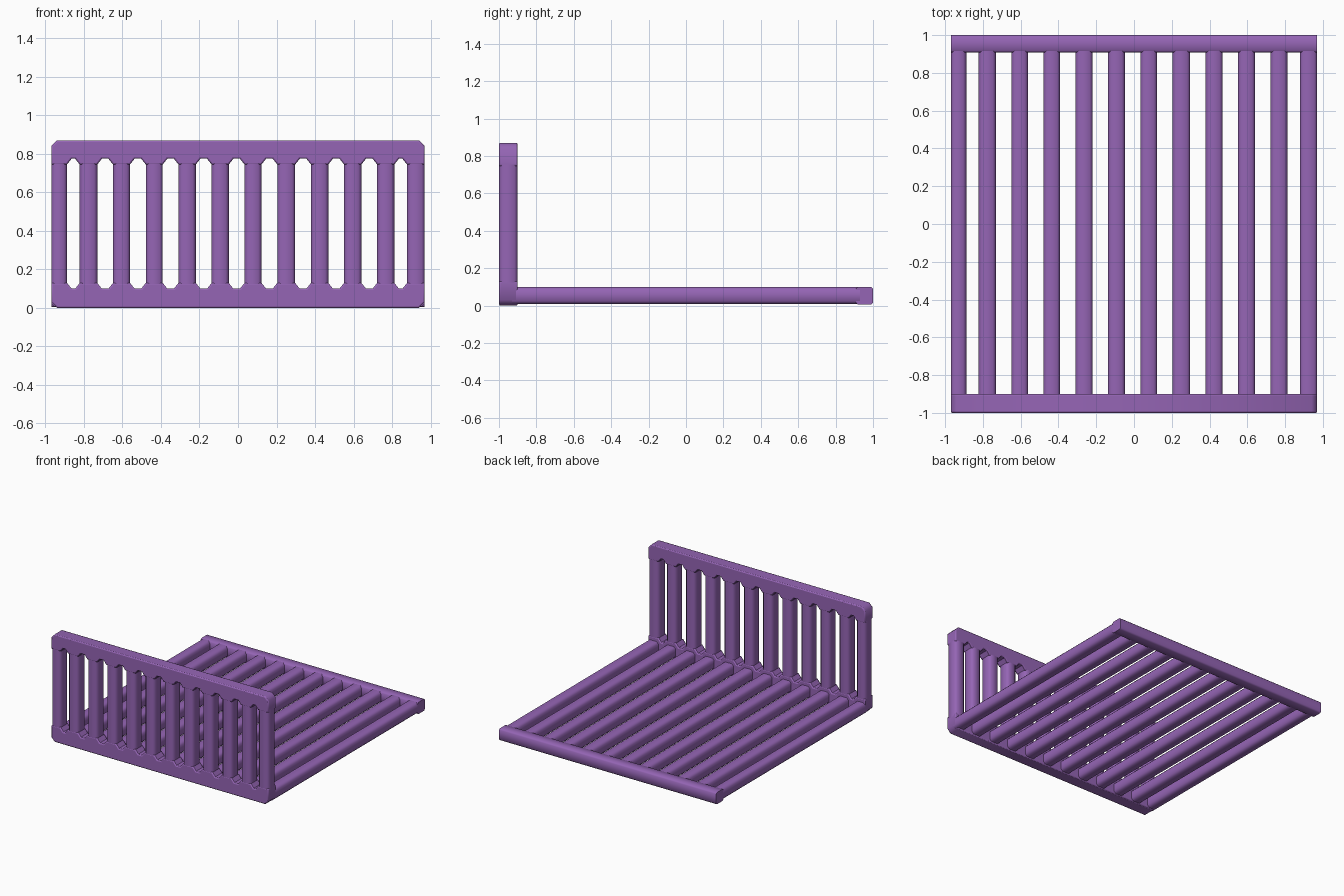
import bpy, bmesh
from math import radians

if "Cube" in bpy.data.objects:
    bpy.data.objects.remove(bpy.data.objects["Cube"])

purple = bpy.data.materials.new("purple")
purple.diffuse_color = (0.30, 0.13, 0.46, 1)
purple.use_nodes = True
purple.node_tree.nodes["Principled BSDF"].inputs["Base Color"].default_value = purple.diffuse_color

# slot edges between the twelve slats
CENTRES = [-0.855, -0.69, -0.52, -0.35, -0.178, -0.007, 0.163, 0.338, 0.51, 0.682, 0.845]
SLOTS = [(c - (0.033 if abs(c) > 0.8 else 0.041), c + (0.033 if abs(c) > 0.8 else 0.041)) for c in CENTRES]
EDGES = [-0.97] + [e for s in SLOTS for e in s] + [0.97]
SLATS = list(zip(EDGES[0::2], EDGES[1::2]))


def finish(bm, name, bevel, only_along=None):
    bmesh.ops.recalc_face_normals(bm, faces=bm.faces)
    if bevel:
        edges = [e for e in bm.edges if len(e.link_faces) == 2 and e.calc_face_angle(0) > 1.0]
        if only_along is not None:
            edges = [e for e in edges
                     if abs((e.verts[0].co - e.verts[1].co).normalized()[only_along]) > 0.9]
        bmesh.ops.bevel(bm, geom=edges, offset=bevel, segments=1, affect='EDGES')
    me = bpy.data.meshes.new(name)
    bm.to_mesh(me)
    bm.free()
    ob = bpy.data.objects.new(name, me)
    bpy.context.collection.objects.link(ob)
    me.materials.append(purple)
    bpy.ops.object.select_all(action='DESELECT')
    ob.select_set(True)
    bpy.context.view_layer.objects.active = ob
    bpy.ops.object.shade_smooth_by_angle(angle=radians(50))
    return ob


def box(name, lo, hi, bevel, along):
    bm = bmesh.new()
    bmesh.ops.create_cube(bm, size=1)
    for v in bm.verts:
        v.co = [(lo[i] + hi[i]) / 2 + v.co[i] * (hi[i] - lo[i]) for i in range(3)]
    return finish(bm, name, bevel, along)


def rail(name, outer, inner, sign):
    """Panel rail with chamfered ends and angled corners at each slot."""
    c = 0.03
    pts = [(-0.97, outer + sign * c), (-0.97 + c, outer),
           (0.97 - c, outer), (0.97, outer + sign * c)]
    tooth = inner + sign * c
    pts.append((0.97, tooth))
    for a, b in reversed(SLOTS):
        cut = 0.024
        pts += [(b, tooth), (b - cut, inner), (a + cut, inner), (a, tooth)]
    pts.append((-0.97, tooth))
    bm = bmesh.new()
    face = bm.faces.new([bm.verts.new((x, -1, z)) for x, z in pts])
    ext = bmesh.ops.extrude_face_region(bm, geom=[face])
    for g in ext["geom"]:
        if isinstance(g, bmesh.types.BMVert):
            g.co.y = -0.90
    bmesh.ops.recalc_face_normals(bm, faces=bm.faces)
    ob = finish(bm, name, 0)
    # soft edges on the long rail
    mod = ob.modifiers.new("edge", 'BEVEL')
    mod.width = 0.008
    mod.segments = 2
    mod.limit_method = 'ANGLE'
    mod.angle_limit = radians(60)
    return ob


# upright panel
rail("top_rail", 0.87, 0.775, -1)
rail("bottom_rail", 0.0, 0.10, 1)
for i, (a, b) in enumerate(SLATS):
    box(f"upright_slat_{i}", (a, -0.999, 0.11), (b, -0.901, 0.765), 0.016, 2)

# floor
for i, (a, b) in enumerate(SLATS):
    box(f"floor_slat_{i}", (a, -0.93, 0.008), (b, 0.93, 0.099), 0.016, 1)
box("back_rail", (-0.97, 0.908, 0.005), (0.97, 1.0, 0.10), 0.01, 0)
